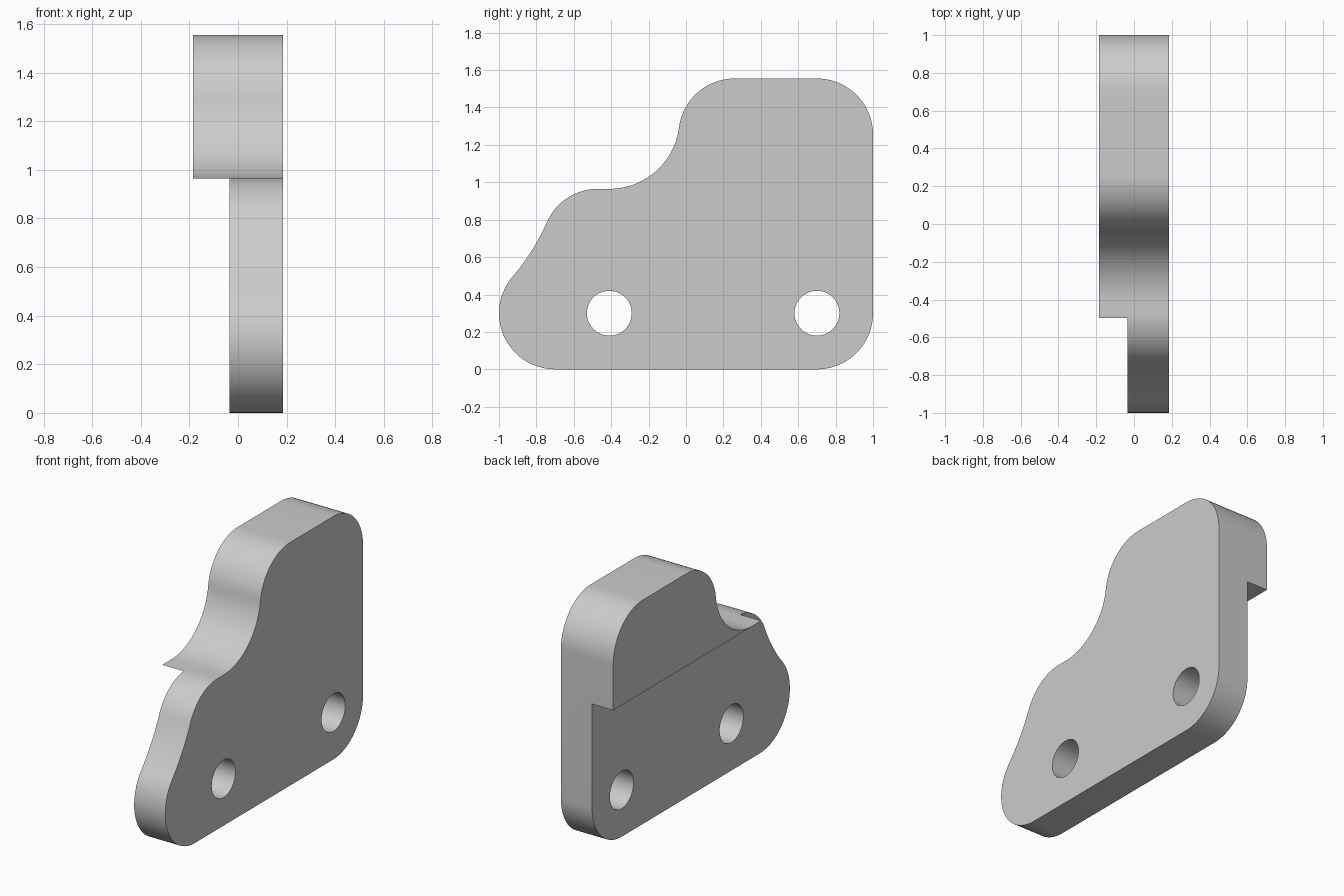
import bpy, bmesh, math
from mathutils import Vector

cube = bpy.data.objects.get("Cube")
if cube:
    bpy.data.objects.remove(cube, do_unlink=True)

HALF = 0.185        # half of the full thickness
STEP_X = -0.035     # outer face of the thin lower plate
STEP_Z = 0.9635     # underside of the thick upper block
R = 0.3             # corner radius


def arc(center, radius, start, end, steps=20):
    """Points of an arc in the side plane (y, z), angles in degrees."""
    out = []
    for i in range(steps + 1):
        a = math.radians(start + (end - start) * i / steps)
        out.append((center[0] + radius * math.cos(a), center[1] + radius * math.sin(a)))
    return out


def new_object(name, bm):
    bmesh.ops.recalc_face_normals(bm, faces=bm.faces)
    mesh = bpy.data.meshes.new(name)
    bm.to_mesh(mesh)
    bm.free()
    obj = bpy.data.objects.new(name, mesh)
    bpy.context.collection.objects.link(obj)
    return obj


def prism(name, outline, x0, x1):
    """Extrude a side outline along x."""
    bm = bmesh.new()
    face = bm.faces.new([bm.verts.new((x0, y, z)) for y, z in outline])
    grown = bmesh.ops.extrude_face_region(bm, geom=[face])["geom"]
    verts = [v for v in grown if isinstance(v, bmesh.types.BMVert)]
    bmesh.ops.translate(bm, verts=verts, vec=(x1 - x0, 0, 0))
    return new_object(name, bm)


# Side outline, clockwise: tangent arcs joined by straight runs
toe, shoulder = Vector((-0.7, 0.3)), Vector((-0.47, 0.665))
head, valley = Vector((0.26, 1.255)), Vector((-0.41, 1.34))
valley_r = (head - valley).length - R

# Shallow hollow tangent to the toe and shoulder arcs
link = shoulder - toe
normal = Vector((-link.y, link.x)).normalized()
side = math.degrees(math.atan2(normal.y, normal.x))
bend = 8.5
reach = link.length / 2 / math.sin(math.radians(bend))
hollow = (toe + shoulder) / 2 + normal * reach * math.cos(math.radians(bend))

# Direction from the valley arc to the head arc
turn = math.degrees(math.atan2(head.y - valley.y, head.x - valley.x))

outline = arc(toe, R, 270, side - bend)
outline += arc(hollow, reach - R, side + 180 - bend, side + 180 + bend)[1:]
outline += arc(shoulder, R, side + bend, 90)[1:]
outline += arc(valley, valley_r, -90, turn)
outline += arc(head, R, 180 + turn, 90)[1:]
outline += arc((0.7, 1.255), R, 90, 0)
outline += arc((0.7, 0.3), R, 0, -90)
bracket = prism("stepped_bracket", outline, -HALF, HALF)

# Cutters: step under the block, and two bolt holes
step = [(-2, -1), (2, -1), (2, STEP_Z), (-2, STEP_Z)]
cutters = [prism("step_cutter", step, -1, STEP_X)]
for y in (-0.41, 0.7):
    cutters.append(prism("hole_cutter", arc((y, 0.3), 0.12, 0, 352.5, 47), -1, 1))

bpy.context.view_layer.objects.active = bracket
for cutter in cutters:
    cutter.hide_render = True
    mod = bracket.modifiers.new("cut", "BOOLEAN")
    mod.operation = "DIFFERENCE"
    mod.solver = "EXACT"
    mod.object = cutter
    bpy.ops.object.modifier_apply(modifier=mod.name)
    bpy.data.objects.remove(cutter, do_unlink=True)

# Material and shading
grey = bpy.data.materials.new("plain_grey")
grey.use_nodes = True
colour = (0.6, 0.6, 0.6, 1)
grey.diffuse_color = colour
grey.node_tree.nodes["Principled BSDF"].inputs["Base Color"].default_value = colour
bracket.data.materials.clear()
bracket.data.materials.append(grey)

bpy.ops.object.select_all(action="DESELECT")
bracket.select_set(True)
bpy.ops.object.shade_smooth_by_angle(angle=math.radians(30))
